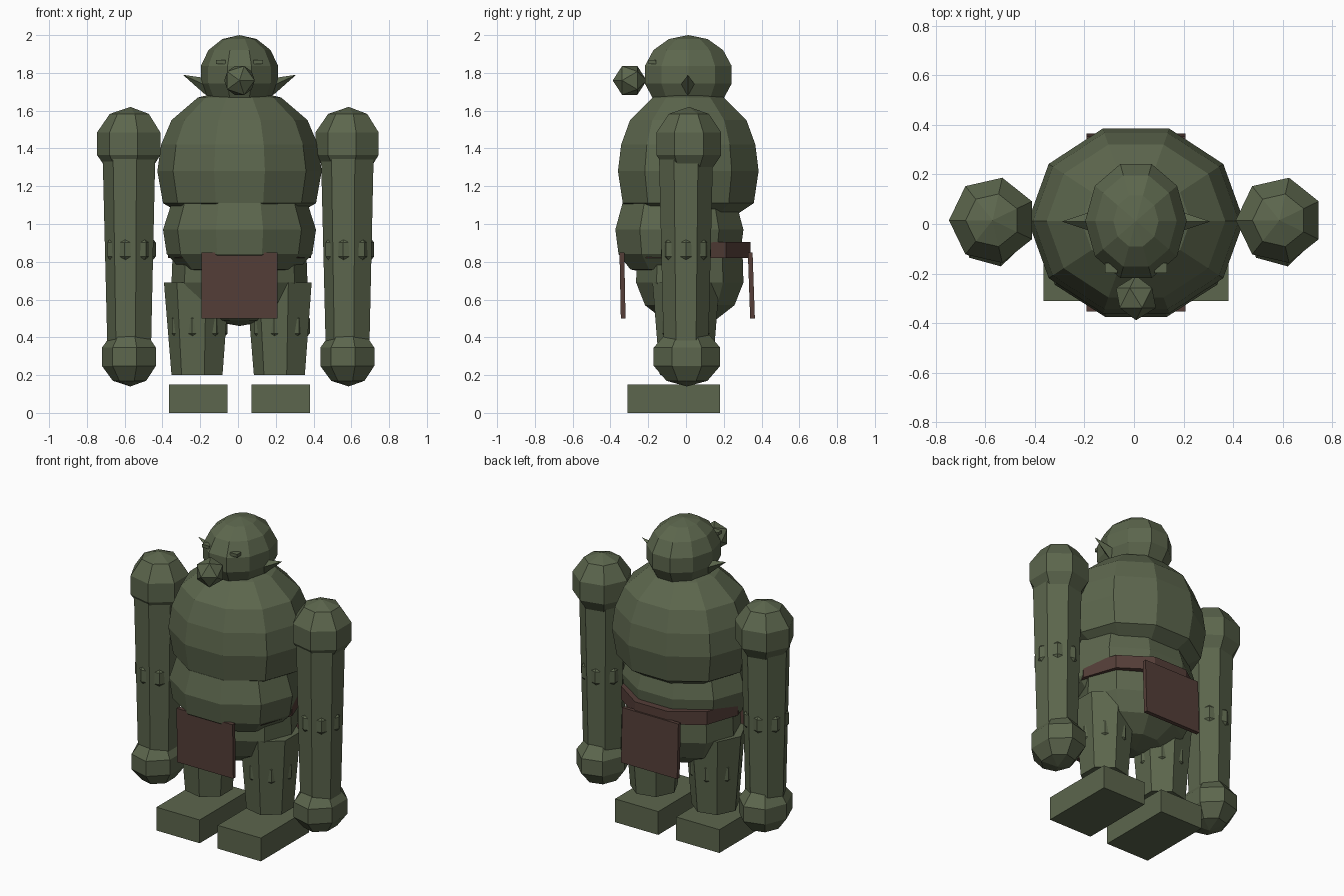
import bpy
import bmesh
from math import sin, cos, pi
from mathutils import Matrix, Vector

cube = bpy.data.objects.get("Cube")
if cube:
    bpy.data.objects.remove(cube, do_unlink=True)


def material(name, rgb):
    mat = bpy.data.materials.new(name)
    mat.use_nodes = True
    mat.diffuse_color = (*rgb, 1)
    bsdf = next(n for n in mat.node_tree.nodes if n.type == 'BSDF_PRINCIPLED')
    bsdf.inputs["Base Color"].default_value = (*rgb, 1)
    bsdf.inputs["Roughness"].default_value = 0.9
    return mat


SKIN = material("moss_green_skin", (0.107, 0.133, 0.074))
LEATHER = material("brown_leather", (0.089, 0.048, 0.039))
MID = 0.008  # centre line of the body


def finish(name, bm, mat):
    bmesh.ops.recalc_face_normals(bm, faces=bm.faces)
    mesh = bpy.data.meshes.new(name)
    bm.to_mesh(mesh)
    bm.free()
    mesh.materials.append(mat)
    obj = bpy.data.objects.new(name, mesh)
    bpy.context.collection.objects.link(obj)
    return obj


def lathe(name, profile, sides, x, y, depth=1.0, phase=0.0, mat=SKIN, loop=False):
    """Turn (radius, height) pairs about a vertical axis; depth squashes y."""
    bm = bmesh.new()
    rings = []
    for r, z in profile:
        if r < 0.001:
            rings.append([bm.verts.new((x, y, z))])
            continue
        angles = [phase + 2 * pi * i / sides for i in range(sides)]
        rings.append([bm.verts.new((x + r * cos(a), y + r * sin(a) * depth, z))
                      for a in angles])
    pairs = list(zip(rings, rings[1:]))
    if loop:
        pairs.append((rings[-1], rings[0]))
    for low, high in pairs:
        for i in range(sides):
            j = (i + 1) % sides
            corners = [low[i % len(low)], low[j % len(low)],
                       high[j % len(high)], high[i % len(high)]]
            bm.faces.new(list(dict.fromkeys(corners)))
    if not loop:
        for ring in (rings[0], rings[-1]):
            if len(ring) > 2:
                bm.faces.new(ring)
    return finish(name, bm, mat)


def ball(name, x, y, z, radius, height, sides, bands, depth=1.0, phase=0.0):
    profile = [(radius * sin(pi * i / bands), z - height * cos(pi * i / bands))
               for i in range(bands + 1)]
    return lathe(name, profile, sides, x, y, depth, phase)


def box(name, centre, size, mat, tilt=0.0):
    bm = bmesh.new()
    place = (Matrix.Translation(centre) @ Matrix.Rotation(tilt, 4, 'X')
             @ Matrix.Diagonal((*size, 1)))
    bmesh.ops.create_cube(bm, size=1, matrix=place)
    return finish(name, bm, mat)


# Torso
lathe("chest", [(0, 1.02), (0.3, 1.05), (0.405, 1.11), (0.435, 1.28), (0.415, 1.42),
                (0.36, 1.55), (0.22, 1.67), (0, 1.72)], 10, MID, 0.012, 0.9)
lathe("belly", [(0, 1.16), (0.36, 1.11), (0.405, 0.97), (0.385, 0.84),
                (0.31, 0.76), (0, 0.7)], 10, MID, -0.035, 0.88)
lathe("pelvis", [(0, 0.46), (0.17, 0.49), (0.3, 0.57), (0.36, 0.69),
                 (0.355, 0.82), (0.28, 0.92), (0, 0.95)], 10, MID, 0.02, 0.83)

# Belt and hanging cloths
lathe("belt", [(0.33, 0.82), (0.378, 0.82), (0.378, 0.905), (0.33, 0.905)],
      10, MID, 0.0, 0.95, mat=LEATHER, loop=True)
box("front_cloth", (MID, -0.336, 0.675), (0.4, 0.025, 0.35), LEATHER, 0.02)
box("back_cloth", (MID, 0.346, 0.675), (0.4, 0.025, 0.35), LEATHER, 0.035)

# Head and nose
ball("head", MID, 0.012, 1.79, 0.21, 0.21, 10, 7, 1.18)
bm = bmesh.new()
bmesh.ops.create_icosphere(bm, subdivisions=1, radius=0.09,
                           matrix=Matrix.Translation((MID, -0.298, 1.76))
                           @ Matrix.Rotation(pi / 2, 4, 'X'))
finish("nose", bm, SKIN)

for side, s in (("left", 1), ("right", -1)):
    # Ear and brow
    base = Vector((MID + s * 0.16, 0.01, 1.725))
    tip = Vector((MID + s * 0.3, 0.01, 1.79))
    axis = tip - base
    bm = bmesh.new()
    turn = axis.to_track_quat('Z', 'Y').to_matrix().to_4x4()
    bmesh.ops.create_cone(bm, cap_ends=True, segments=4, radius1=0.046, radius2=0,
                          depth=axis.length,
                          matrix=Matrix.Translation((base + tip) / 2) @ turn)
    finish(side + "_ear", bm, SKIN)
    box(side + "_brow", (MID + s * 0.1, -0.178, 1.858), (0.05, 0.04, 0.02), SKIN)

    # Arm
    ax = MID + s * 0.578
    ball(side + "_shoulder", ax, 0.015, 1.425, 0.185, 0.195, 7, 5, 1.0, pi)
    lathe(side + "_arm", [(0.122, 0.36), (0.147, 1.38)], 7, ax, 0.0, 1.0, pi)
    ball(side + "_elbow", ax, 0.0, 0.865, 0.142, 0.12, 7, 5)
    ball(side + "_hand", ax, 0.005, 0.297, 0.158, 0.157, 7, 5, 1.2, pi)

    # Leg
    lx = MID + s * 0.218
    lathe(side + "_leg", [(0.142, 0.2), (0.182, 0.69)], 7, lx, 0.0, 1.0, pi)
    ball(side + "_knee", lx, 0.0, 0.46, 0.162, 0.13, 7, 5)
    box(side + "_foot", (lx, -0.065, 0.075), (0.308, 0.49, 0.15), SKIN)
